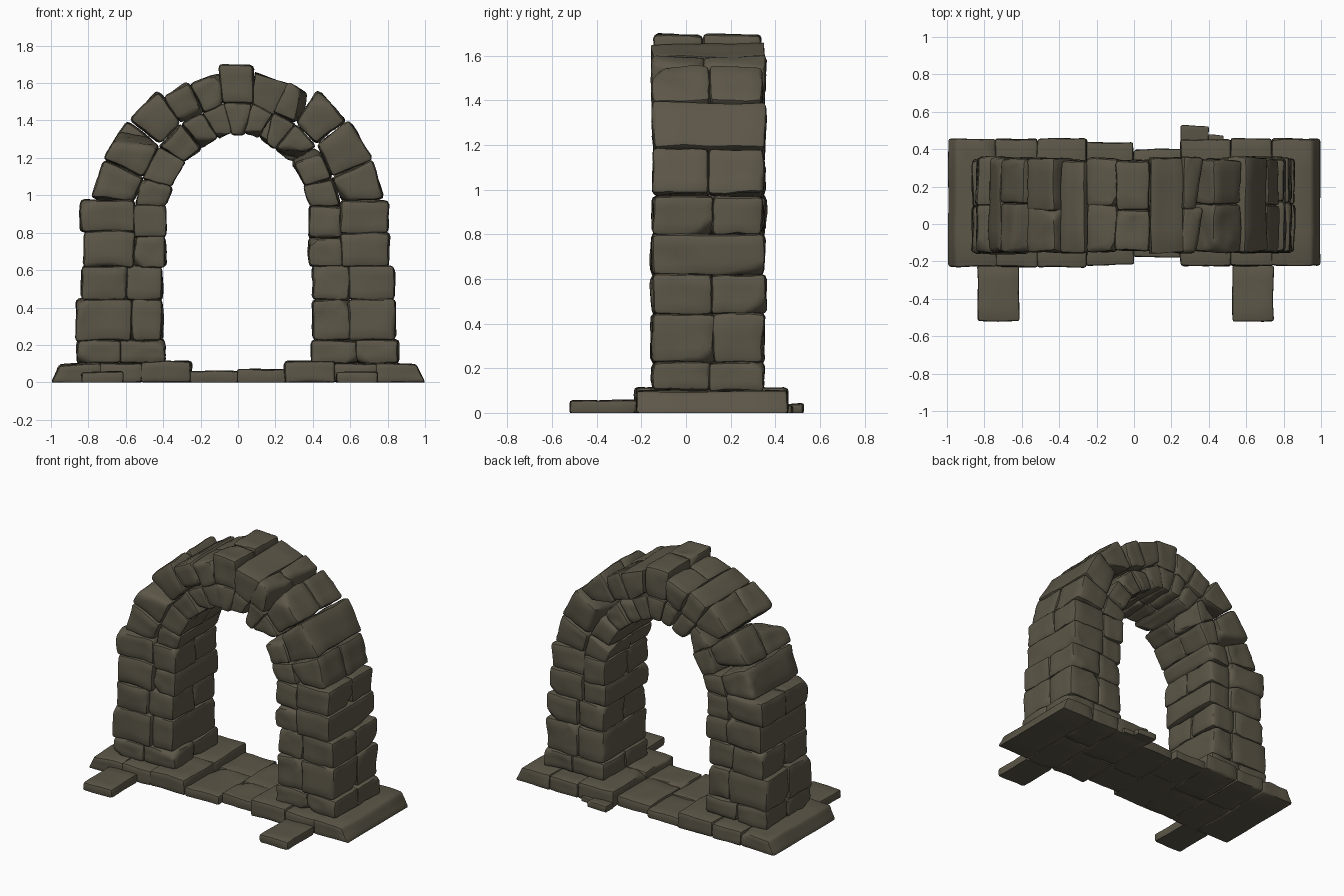
import bpy, bmesh, math, random
from mathutils import Vector, noise

if "Cube" in bpy.data.objects:
    bpy.data.objects.remove(bpy.data.objects["Cube"])

random.seed(7)
rnd = random.uniform

stone_mat = bpy.data.materials.new("weathered grey brown stone")
stone_mat.diffuse_color = (0.107, 0.094, 0.064, 1)
stone_mat.use_nodes = True
stone_mat.node_tree.nodes["Principled BSDF"].inputs["Base Color"].default_value = stone_mat.diffuse_color


def add_stone(target, quad, y0, y1, bevel=0.022, rough=0.011, chips=1):
    """Extrude a four-point x/z outline along y into one worn stone."""
    bm = bmesh.new()
    mid = Vector((sum(p[0] for p in quad) / 4, (y0 + y1) / 2, sum(p[1] for p in quad) / 4))
    rows = [[bm.verts.new((x, y, z)) for x, z in quad] for y in (y0, y1)]
    bm.faces.new(rows[0])
    bm.faces.new(rows[1][::-1])
    for i in range(4):
        j = (i + 1) % 4
        bm.faces.new((rows[0][j], rows[0][i], rows[1][i], rows[1][j]))
    bmesh.ops.recalc_face_normals(bm, faces=bm.faces[:])
    corners = [v.co.copy() for v in bm.verts]
    # knocked-off corners
    for c in random.sample(corners, chips):
        if c.z < 0.01:
            continue
        d = c - mid
        n = Vector((1 / d.x if abs(d.x) > 0.01 else 0, 1 / d.y, 1 / d.z if abs(d.z) > 0.01 else 0))
        bmesh.ops.bisect_plane(bm, geom=bm.verts[:] + bm.edges[:] + bm.faces[:],
                               plane_co=c - d * rnd(0.12, 0.24), plane_no=n.normalized(),
                               clear_outer=True)
        bmesh.ops.holes_fill(bm, edges=[e for e in bm.edges if e.is_boundary])
    # worn edges and uneven faces
    bmesh.ops.bevel(bm, geom=bm.edges[:], offset=bevel, segments=2, profile=0.5,
                    affect='EDGES', clamp_overlap=True)
    bmesh.ops.triangulate(bm, faces=[f for f in bm.faces if len(f.verts) > 4])
    bmesh.ops.subdivide_edges(bm, edges=[e for e in bm.edges if e.calc_length() > 0.05],
                              cuts=3, use_grid_fill=True)
    off = Vector((rnd(0, 50), rnd(0, 50), rnd(0, 50)))
    for v in bm.verts:
        p = v.co.copy()
        v.co += noise.noise_vector(p * 7 + off) * rough
        v.co += noise.noise_vector(p * 22 + off) * rough * 0.4
        v.co.z = 0 if p.z < 0.004 else max(v.co.z, 0)
    bmesh.ops.recalc_face_normals(bm, faces=bm.faces[:])
    temp = bpy.data.meshes.new("temp")
    bm.to_mesh(temp)
    bm.free()
    target.from_mesh(temp)
    bpy.data.meshes.remove(temp)


def add_course(target, quad, y0=-0.15, y1=0.35, split=True):
    """One stone through the wall, or a front and back pair."""
    y0, y1 = y0 + rnd(-0.007, 0.007), y1 + rnd(-0.007, 0.007)
    if split:
        m = 0.1 + rnd(-0.025, 0.025)
        add_stone(target, quad, y0, m + 0.003)
        add_stone(target, quad, m - 0.003, y1)
    else:
        add_stone(target, quad, y0, y1)


def finish(name, bm):
    mesh = bpy.data.meshes.new(name)
    bm.to_mesh(mesh)
    bm.free()
    mesh.materials.append(stone_mat)
    mesh.shade_smooth()
    mesh.set_sharp_from_angle(angle=math.radians(38))
    bpy.context.collection.objects.link(bpy.data.objects.new(name, mesh))


def rect(x0, x1, z0, z1):
    return [(x0, z0), (x1, z0), (x1, z1), (x0, z1)]


# piers: bottom, top, outer x, joint x, inner x (distances from centre)
left = [(0.10, 0.227, 0.86, 0.63, 0.39), (0.223, 0.445, 0.865, 0.57, 0.405),
        (0.44, 0.622, 0.835, 0.595, 0.405), (0.618, 0.81, 0.825, 0.555, 0.385),
        (0.805, 0.975, 0.84, 0.555, 0.385)]
right = [(0.10, 0.227, 0.86, 0.635, 0.39), (0.223, 0.445, 0.842, 0.595, 0.40),
         (0.44, 0.622, 0.835, 0.595, 0.40), (0.618, 0.802, 0.81, 0.555, 0.38),
         (0.798, 0.97, 0.805, 0.55, 0.38)]
for name, s, rows in (("left_pier", -1, left), ("right_pier", 1, right)):
    bm = bmesh.new()
    for i, (z0, z1, xo, xj, xi) in enumerate(rows):
        add_course(bm, rect(s * (xj - 0.003), s * xo, z0, z1), split=(i != 3))
        drop = 0.028 if i > 2 else 0
        add_course(bm, rect(s * xi, s * (xj + 0.003), z0 - (drop if i > 3 else 0), z1 - drop),
                   -0.14, 0.34, split=(i % 2 == 0))
    finish(name, bm)

# outer arch ring (left half, mirrored)
outer = [[(-.78, .985), (-.715, 1.19), (-.505, 1.095), (-.555, .965)],
         [(-.72, 1.195), (-.595, 1.4), (-.42, 1.265), (-.505, 1.1)],
         [(-.578, 1.405), (-.428, 1.56), (-.31, 1.39), (-.422, 1.275)],
         [(-.4, 1.53), (-.265, 1.605), (-.185, 1.44), (-.31, 1.385)],
         [(-.26, 1.595), (-.09, 1.655), (-.078, 1.488), (-.188, 1.435)]]
inner = [[(-.55, .945), (-.508, 1.09), (-.35, 1.05), (-.388, .943)],
         [(-.508, 1.095), (-.422, 1.255), (-.285, 1.18), (-.355, 1.048)],
         [(-.42, 1.26), (-.31, 1.38), (-.195, 1.25), (-.288, 1.18)],
         [(-.308, 1.383), (-.187, 1.438), (-.105, 1.31), (-.198, 1.25)],
         [(-.185, 1.438), (-.074, 1.488), (-.035, 1.335), (-.107, 1.308)]]
for name, ring, inset in (("outer_arch_ring", outer, 0.0), ("inner_arch_ring", inner, 0.012)):
    bm = bmesh.new()
    for s in (1, -1):
        for i, quad in enumerate(ring):
            add_course(bm, [(s * x, z) for x, z in quad], -0.15 + inset, 0.35 - inset,
                       split=(i + (s > 0)) % 3 != 1)
    finish(name, bm)

# keystones
bm = bmesh.new()
add_course(bm, [(-.1, 1.695), (.085, 1.695), (.078, 1.487), (-.08, 1.487)], -0.145, 0.345)
add_course(bm, [(-.075, 1.49), (.075, 1.49), (.036, 1.328), (-.036, 1.328)], -0.138, 0.338)
finish("keystones", bm)

# plinth slabs under each pier, with sloping end slabs
for name, s in (("left_plinth", -1), ("right_plinth", 1)):
    bm = bmesh.new()
    ends = [(s * 1.0, 0), (s * 0.735, 0), (s * 0.735, 0.105), (s * 0.955, 0.095)]
    add_stone(bm, ends, -0.225, 0.455, 0.014, 0.008, 2)
    for xa, xb, h in ((0.74, 0.515, 0.10), (0.52, 0.25, 0.112)):
        m = 0.1 + rnd(-0.06, 0.06)
        quad = rect(s * xb, s * xa, 0, h)
        add_stone(bm, quad, -0.225 + rnd(-0.006, 0.006), m + 0.003, 0.014, 0.008)
        add_stone(bm, quad, m - 0.003, 0.455 + rnd(-0.006, 0.004), 0.014, 0.008)
    finish(name, bm)

# low threshold paving between the piers
bm = bmesh.new()
for x0, x1, h, y0, ym, y1 in ((-0.255, 0.0, 0.06, -0.22, 0.16, 0.437),
                              (-0.003, 0.255, 0.07, -0.18, 0.06, 0.402)):
    add_stone(bm, rect(x0, x1, 0, h), y0, ym, 0.012, 0.007)
    add_stone(bm, rect(x0, x1, 0, h - 0.003), ym - 0.005, y1, 0.012, 0.007)
finish("threshold_paving", bm)

# loose paving slabs in front and behind
bm = bmesh.new()
add_stone(bm, rect(-0.835, -0.615, 0, 0.055), -0.52, -0.222, 0.012, 0.007, 2)
add_stone(bm, rect(0.525, 0.745, 0, 0.055), -0.52, -0.222, 0.012, 0.007, 2)
add_stone(bm, rect(0.25, 0.40, 0, 0.04), 0.44, 0.525, 0.01, 0.006, 2)
add_stone(bm, rect(0.39, 0.48, 0, 0.03), 0.44, 0.475, 0.008, 0.006)
finish("loose_paving", bm)
